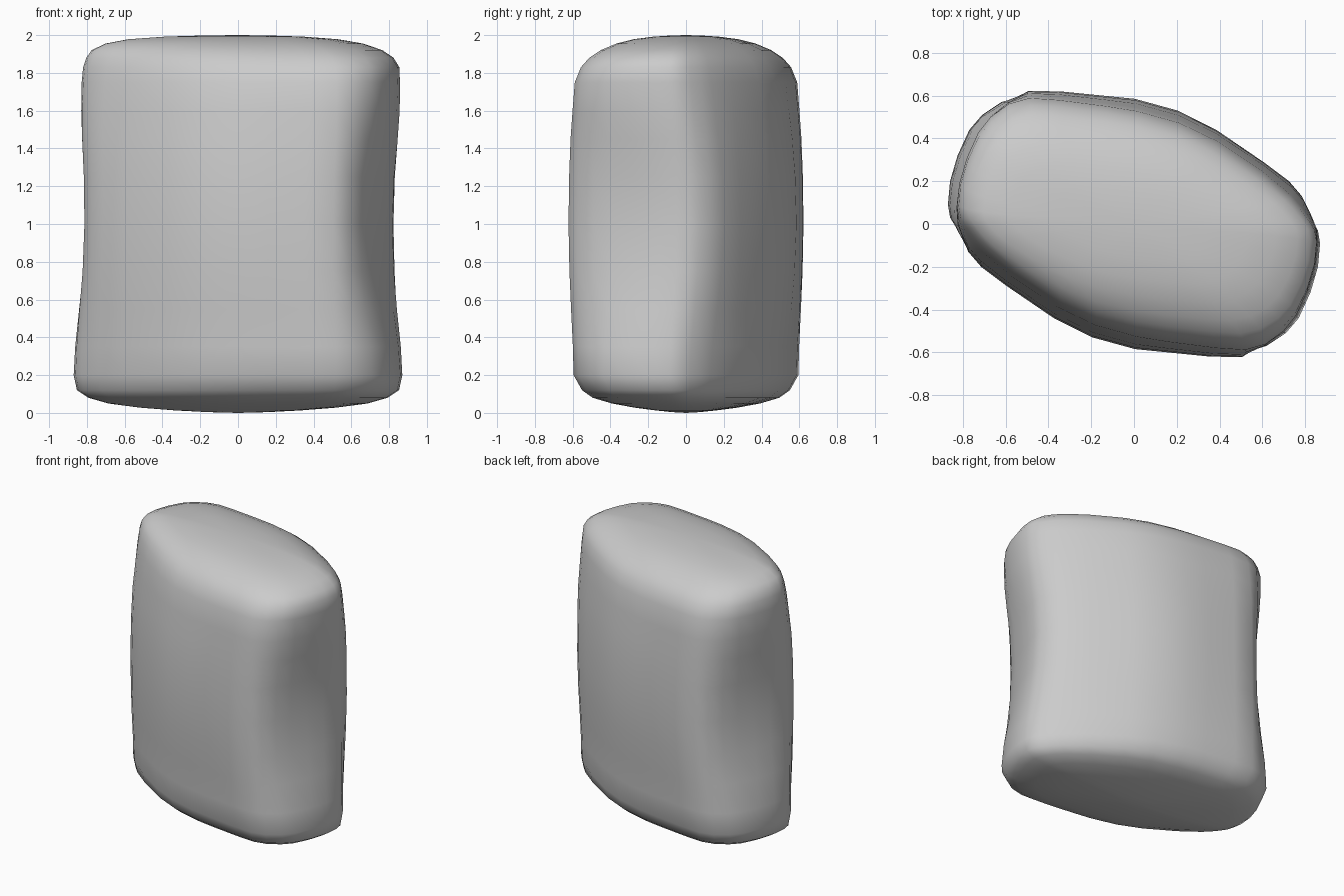
import bpy, bmesh
from mathutils import Vector

# Half outlines (x, y) at the waist and at the flared ends;
# the other half of each is its 180 degree turn
waist = [(-.805, -.07), (-.818, -.02), (-.812, .05), (-.785, .15), (-.74, .27),
         (-.69, .385), (-.64, .49), (-.58, .57), (-.5, .622), (-.35, .62),
         (-.15, .60), (0, .585), (.2, .53), (.38, .44), (.6, .29), (.72, .2),
         (.78, .13)]
flare = [(-.83, -.02), (-.86, .03), (-.87, .09), (-.86, .2), (-.825, .32),
         (-.77, .44), (-.71, .51), (-.62, .57), (-.52, .595), (-.38, .585),
         (-.15, .555), (0, .53), (.2, .475), (.38, .39), (.6, .245),
         (.74, .13), (.79, .075)]


def full(half):
    return [Vector(p) for p in half] + [-Vector(p) for p in half]


# Height, flare amount, x scale, y scale, x shift
rings = [(.004, 1, .18, .12, 0), (.013, 1, .38, .27, 0), (.028, 1, .6, .46, 0),
         (.05, 1, .79, .66, 0), (.08, 1, .91, .83, 0), (.12, 1, .98, .925, 0),
         (.2, 1, 1, 1, 0), (.35, .86, 1, 1, 0), (.55, .5, 1, 1, 0),
         (.75, .18, 1, 1, .003), (1, 0, 1, 1, .005), (1.25, .12, 1, 1, .007),
         (1.45, .4, 1, 1, .01), (1.6, .68, .99, .995, .013),
         (1.75, .9, .975, .985, .015), (1.83, 1, .962, .935, .017),
         (1.88, 1, .935, .86, .01), (1.92, 1, .885, .76, -.005),
         (1.955, 1, .785, .62, -.02), (1.978, 1, .64, .47, -.025),
         (1.992, 1, .42, .29, -.02), (1.998, 1, .2, .13, -.01)]

# Loft the rings into one closed pillow-like block
bm = bmesh.new()
loops = []
for z, w, sx, sy, shift in rings:
    pts = [a.lerp(b, w) for a, b in zip(full(waist), full(flare))]
    loops.append([bm.verts.new((p.x * sx + shift, p.y * sy, z)) for p in pts])
n = len(loops[0])
for a, b in zip(loops, loops[1:]):
    for i in range(n):
        j = (i + 1) % n
        bm.faces.new((a[i], a[j], b[j], b[i]))
for loop, z in ((loops[0], 0), (loops[-1], 2)):
    pole = bm.verts.new((0, 0, z))
    for i in range(n):
        bm.faces.new((loop[i], loop[(i + 1) % n], pole))
bmesh.ops.recalc_face_normals(bm, faces=bm.faces)
for f in bm.faces:
    f.smooth = True

mesh = bpy.data.meshes.new("rounded_block")
bm.to_mesh(mesh)
bm.free()
block = bpy.data.objects.new("rounded_block", mesh)
bpy.context.collection.objects.link(block)
